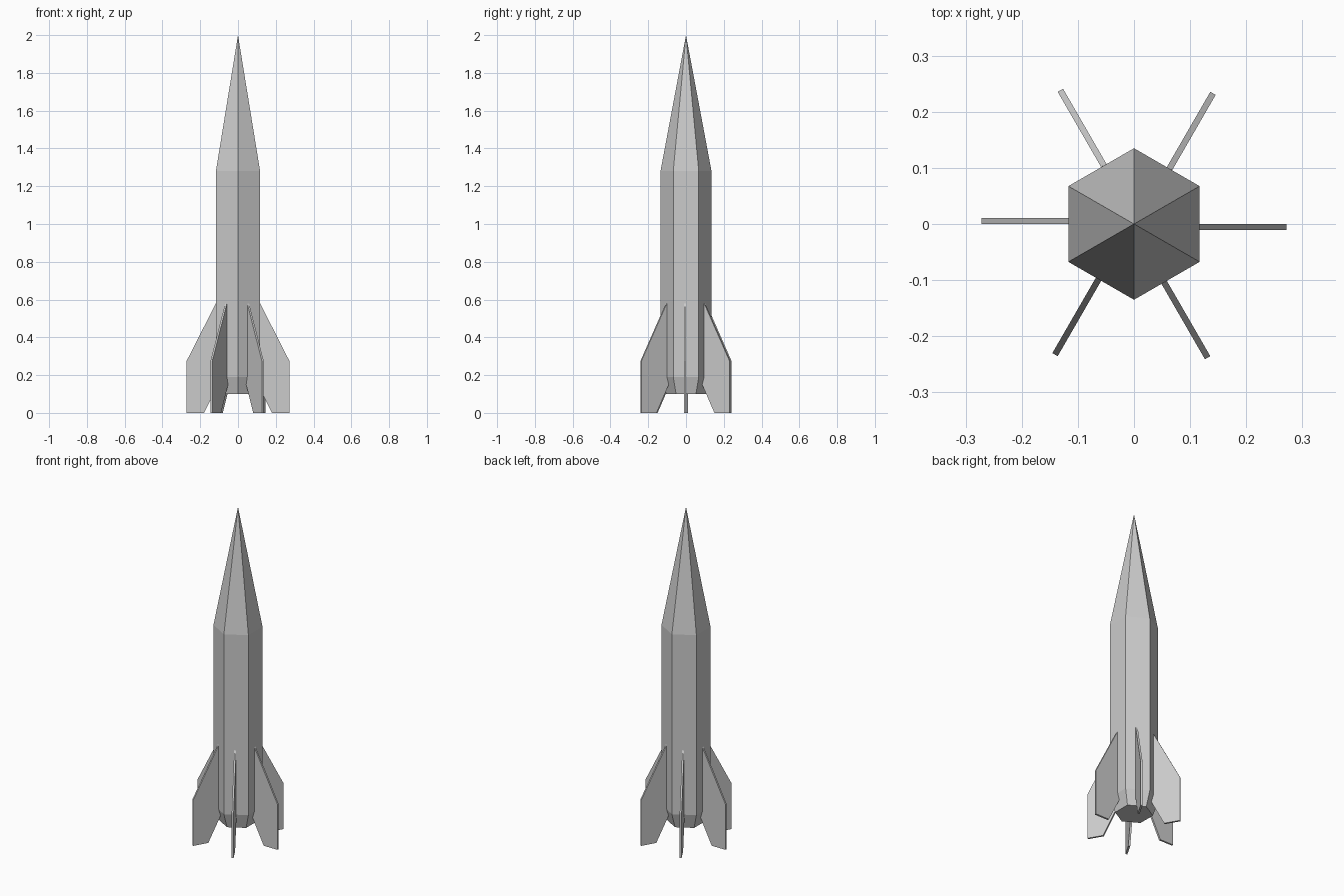
import bpy, bmesh
from math import radians, pi, cos, sin
from mathutils import Matrix

if "Cube" in bpy.data.objects:
    bpy.data.objects.remove(bpy.data.objects["Cube"])


def make_object(name, bm):
    bmesh.ops.recalc_face_normals(bm, faces=bm.faces[:])
    mesh = bpy.data.meshes.new(name)
    bm.to_mesh(mesh)
    bm.free()
    obj = bpy.data.objects.new(name, mesh)
    bpy.context.collection.objects.link(obj)
    return obj


# Hexagonal hull: tapered base, straight body, pointed nose
bm = bmesh.new()
rings = [[bm.verts.new((r * cos(pi / 6 + k * pi / 3), r * sin(pi / 6 + k * pi / 3), z))
          for k in range(6)]
         for r, z in [(0.105, 0.10), (0.135, 0.19), (0.135, 1.28)]]
tip = bm.verts.new((0, 0, 2.0))
bm.faces.new(rings[0])
for low, high in zip(rings, rings[1:]):
    for k in range(6):
        n = (k + 1) % 6
        bm.faces.new((low[k], low[n], high[n], high[k]))
for k in range(6):
    bm.faces.new((rings[2][k], rings[2][(k + 1) % 6], tip))
make_object("hull", bm)

# Six thin fins, one on each side of the hull, slightly offset sideways
profile = [(0.117, 0.58), (0.272, 0.275), (0.272, 0.0),
           (0.18, 0.0), (0.105, 0.15), (0.117, 0.19)]
for i in range(6):
    bm = bmesh.new()
    face = bm.faces.new([bm.verts.new((x, 0, z)) for x, z in profile])
    side = bmesh.ops.extrude_face_region(bm, geom=[face], use_keep_orig=True)
    moved = [v for v in side["geom"] if isinstance(v, bmesh.types.BMVert)]
    bmesh.ops.translate(bm, verts=moved, vec=(0, -0.011, 0))
    bm.transform(Matrix.Rotation(radians(60 * i), 4, "Z"))
    make_object(f"fin_{i + 1}", bm)
